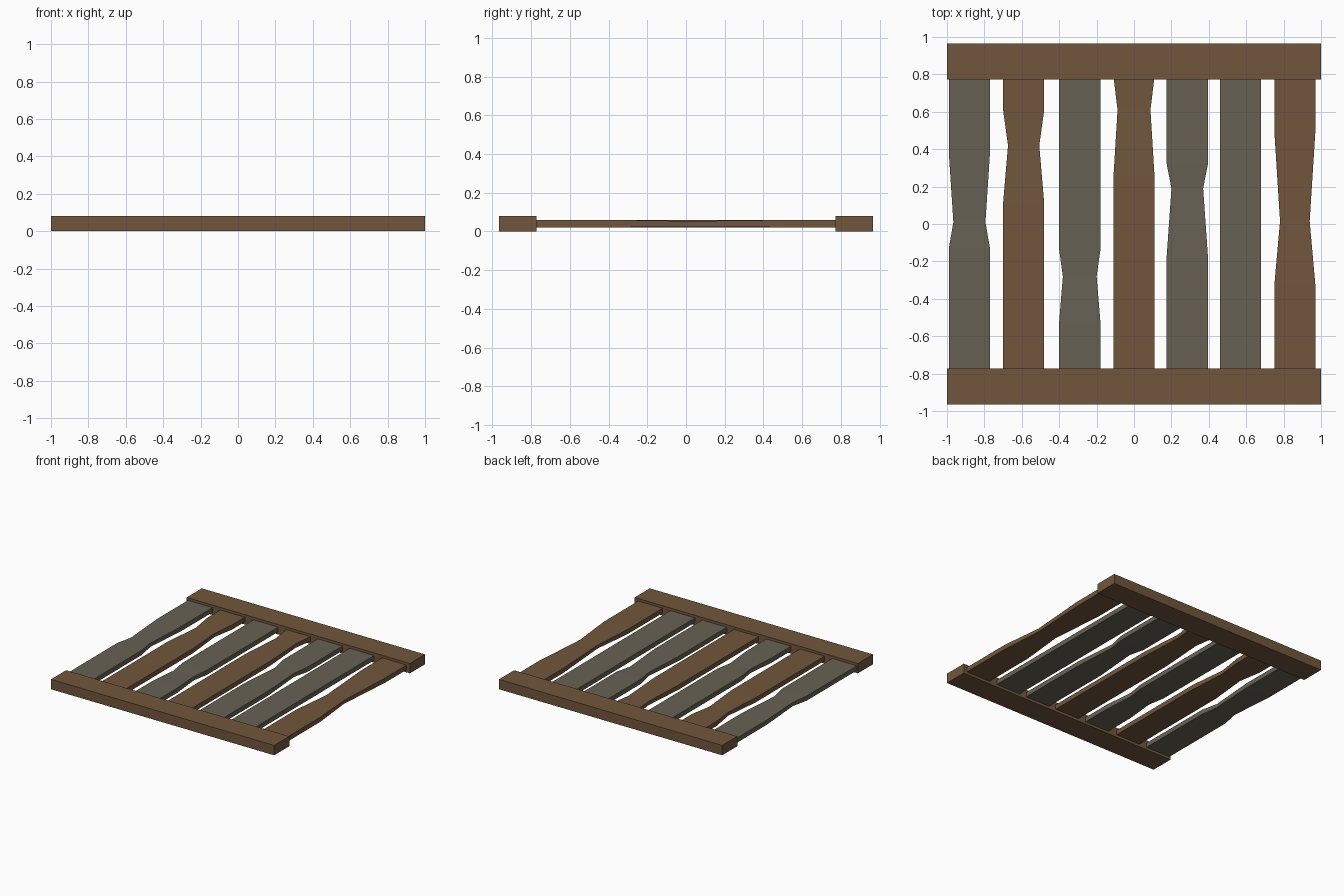
import bpy, bmesh

if "Cube" in bpy.data.objects:
    bpy.data.objects.remove(bpy.data.objects["Cube"])


def material(name, rgb):
    m = bpy.data.materials.new(name)
    m.diffuse_color = (*rgb, 1)
    m.use_nodes = True
    m.node_tree.nodes["Principled BSDF"].inputs["Base Color"].default_value = m.diffuse_color
    return m


brown = material("brown_wood", (0.165, 0.094, 0.046))
grey = material("weathered_wood", (0.137, 0.121, 0.090))


def plank(name, x, z, width, height, stations, mat):
    """Board along y; stations are (y, cross-section scale)."""
    bm = bmesh.new()
    rings = []
    for y, s in stations:
        w, h = width / 2 * s, height / 2 * s
        rings.append([bm.verts.new((x + a * w, y, z + b * h))
                      for a, b in ((-1, -1), (1, -1), (1, 1), (-1, 1))])
    for r, t in zip(rings, rings[1:]):
        for i in range(4):
            j = (i + 1) % 4
            bm.faces.new((r[i], r[j], t[j], t[i]))
    bm.faces.new(rings[0])
    bm.faces.new(rings[-1])
    bmesh.ops.recalc_face_normals(bm, faces=bm.faces)
    mesh = bpy.data.meshes.new(name)
    bm.to_mesh(mesh)
    bm.free()
    mesh.materials.append(mat)
    ob = bpy.data.objects.new(name, mesh)
    bpy.context.collection.objects.link(ob)


# Two thick end rails
for name, y0, y1 in (("front_rail", -0.965, -0.772), ("back_rail", 0.772, 0.965)):
    plank(name, 0, 0.04, 2.0, 0.08, [(y0, 1), (y1, 1)], brown)

# Slats: centre x, material, worn waist (start, narrowest, end, scale)
slats = [
    (-0.88, grey, (-0.13, 0.01, 0.38, 0.78)),
    (-0.59, brown, (0.11, 0.42, 0.61, 0.76)),
    (-0.29, grey, (-0.52, -0.28, -0.14, 0.82)),
    (0.0, brown, (0.25, 0.61, 0.79, 0.80)),
    (0.285, grey, (-0.17, 0.19, 0.32, 0.77)),
    (0.57, grey, None),
    (0.86, brown, (-0.33, 0.015, 0.50, 0.72)),
]
for i, (x, mat, waist) in enumerate(slats, 1):
    stations = [(-0.82, 1), (0.82, 1)]
    if waist:
        a, b, c, s = waist
        stations[1:1] = [(a, 1), (b, s), (c, 1)]
    plank(f"slat_{i}", x, 0.04, 0.22, 0.038, stations, mat)
